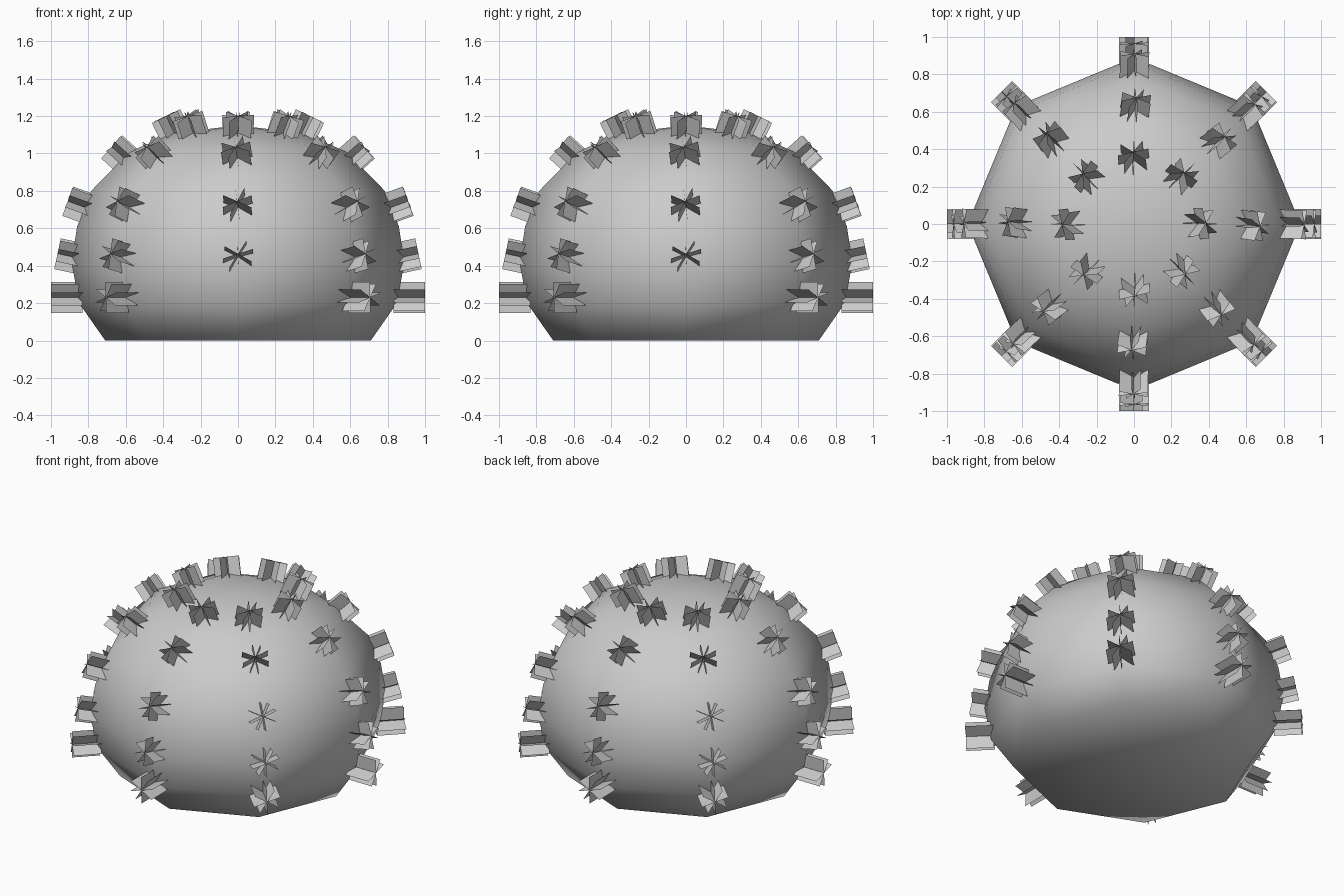
import bpy, bmesh, math
from mathutils import Vector, Matrix

if "Cube" in bpy.data.objects:
    bpy.data.objects.remove(bpy.data.objects["Cube"])

SIDES = 8


def make_object(name, bm):
    mesh = bpy.data.meshes.new(name)
    bm.to_mesh(mesh)
    bm.free()
    obj = bpy.data.objects.new(name, mesh)
    bpy.context.collection.objects.link(obj)
    return obj


# Cactus body: eight-sided smooth dome, closed underneath by a fan
profile = [(0.71, 0), (0.85, 0.20), (0.89, 0.42), (0.86, 0.61),
           (0.785, 0.80), (0.58, 1.01), (0.34, 1.11)]
bm = bmesh.new()
rings = [[bm.verts.new((r * math.cos(i * math.tau / SIDES),
                        r * math.sin(i * math.tau / SIDES), z))
          for i in range(SIDES)] for r, z in profile]
tip = bm.verts.new((0, 0, 1.15))
base = bm.verts.new((0, 0, 0))
for i in range(SIDES):
    j = (i + 1) % SIDES
    for low, high in zip(rings, rings[1:]):
        bm.faces.new((low[i], low[j], high[j], high[i]))
    bm.faces.new((rings[-1][i], rings[-1][j], tip))
    bm.faces.new((rings[0][j], rings[0][i], base))
for f in bm.faces:
    f.smooth = True
make_object("cactus_body", bm)

# Spine clusters: crossed flat cards on every ridge
# outer end radius, outer end height, upward tilt, sideways lean, twist (degrees)
clusters = [(1.0, 0.23, 0, 0, 0), (0.965, 0.464, 12, 0, 0),
            (0.91, 0.745, 20, -2, 5), (0.675, 1.035, 42, -6, 4),
            (0.385, 1.20, 64, 2, -5)]
card_angles = (18, 58, 92, 150)
LENGTH, HALF = 0.168, 0.084
bm = bmesh.new()
for i in range(SIDES):
    spin = Matrix.Rotation(i * math.tau / SIDES, 3, 'Z')
    for r, z, tilt, lean, twist in clusters:
        aim = (Matrix.Rotation(-math.radians(tilt), 3, 'Y')
               @ Matrix.Rotation(math.radians(lean), 3, 'Z'))
        out, side, up = (aim @ Vector(v) for v in ((1, 0, 0), (0, 1, 0), (0, 0, 1)))
        end = Vector((r, 0.13 * math.sin(math.radians(lean)), z))
        for a in card_angles:
            a = math.radians(a + twist)
            across = (side * math.cos(a) + up * math.sin(a)) * HALF
            corners = (end - across, end + across,
                       end + across - out * LENGTH, end - across - out * LENGTH)
            bm.faces.new([bm.verts.new(spin @ c) for c in corners])
make_object("spine_clusters", bm)
